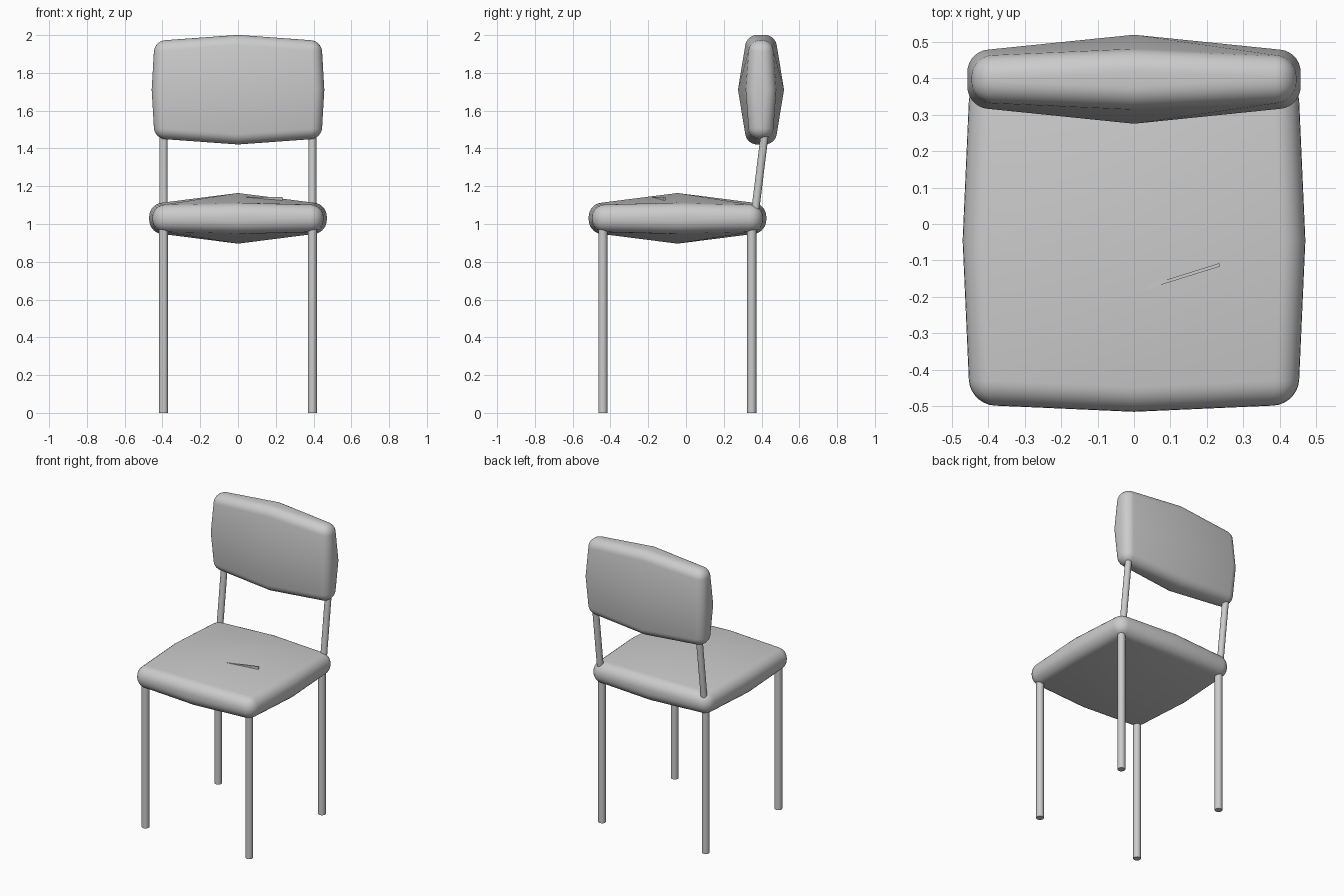
import bpy, bmesh, math
from mathutils import Vector, Matrix

if "Cube" in bpy.data.objects:
    bpy.data.objects.remove(bpy.data.objects["Cube"])

grey = bpy.data.materials.new("grey")
grey.diffuse_color = (0.6, 0.6, 0.6, 1)
grey.use_nodes = True
grey.node_tree.nodes["Principled BSDF"].inputs["Base Color"].default_value = grey.diffuse_color


def finish(bm, name, angle=35):
    bmesh.ops.recalc_face_normals(bm, faces=bm.faces)
    me = bpy.data.meshes.new(name)
    bm.to_mesh(me)
    bm.free()
    ob = bpy.data.objects.new(name, me)
    bpy.context.collection.objects.link(ob)
    me.materials.append(grey)
    bpy.ops.object.select_all(action='DESELECT')
    ob.select_set(True)
    bpy.context.view_layer.objects.active = ob
    bpy.ops.object.shade_smooth_by_angle(angle=math.radians(angle))
    return ob


def cushion(name, corner, middle, thick, peak, radius, matrix):
    """Pad lying flat: corner and middle half sizes, thick = half depth
    at (corner, mid-edge), peak = height of the two face centres."""
    bm = bmesh.new()
    layers = []
    for s in (-1, 1):
        grid = {}
        for i in (-1, 0, 1):
            for j in (-1, 0, 1):
                x = i * (corner[0] if j else middle[0])
                y = j * (corner[1] if i else middle[1])
                z = thick[0] if i and j else thick[1] if i or j else peak
                grid[i, j] = bm.verts.new((x, y, s * z))
        for i in (-1, 0):
            for j in (-1, 0):
                bm.faces.new([grid[i, j], grid[i + 1, j],
                              grid[i + 1, j + 1], grid[i, j + 1]])
        layers.append(grid)
    rim = [(-1, -1), (0, -1), (1, -1), (1, 0), (1, 1), (0, 1), (-1, 1), (-1, 0)]
    low, high = layers
    for a, b in zip(rim, rim[1:] + rim[:1]):
        bm.faces.new([low[a], low[b], high[b], high[a]])
    bmesh.ops.recalc_face_normals(bm, faces=bm.faces)
    sharp = [e for e in bm.edges if e.calc_face_angle() > math.radians(45)]
    bmesh.ops.bevel(bm, geom=sharp, offset=radius, segments=7, profile=0.5,
                    affect='EDGES', clamp_overlap=True)
    bm.transform(matrix)
    return finish(bm, name, 40)


def tube(name, points, radius, sides=20):
    """Round bar swept through points that rise in z."""
    bm = bmesh.new()
    rings = []
    for p in points:
        rings.append([bm.verts.new(Vector(p) + Vector((
            radius * math.cos(2 * math.pi * k / sides),
            radius * math.sin(2 * math.pi * k / sides), 0)))
            for k in range(sides)])
    for a, b in zip(rings, rings[1:]):
        for k in range(sides):
            n = (k + 1) % sides
            bm.faces.new([a[k], a[n], b[n], b[k]])
    bm.faces.new(rings[0])
    bm.faces.new(rings[-1])
    return finish(bm, name)


# Padded seat and backrest
cushion("seat", (0.45, 0.45), (0.47, 0.47), (0.071, 0.078), 0.134, 0.068,
        Matrix.Translation((0, -0.045, 1.022 + 0.008)))
cushion("backrest", (0.442, 0.258), (0.457, 0.29), (0.06, 0.077), 0.122, 0.056,
        Matrix.Translation((0, 0.397, 1.711)) @ Matrix.Rotation(math.pi / 2, 4, 'X'))

# Legs and bent back posts
for side, x in (("left", -0.394), ("right", 0.394)):
    tube(f"front_leg_{side}", [(x, -0.44, 0), (x, -0.44, 1.02)], 0.024)
    tube(f"back_leg_{side}", [(x, 0.348, 0), (x, 0.348, 1.02)], 0.024)
    tube(f"back_post_{side}", [(x, 0.36, 1.02), (x, 0.416, 1.47),
                               (x, 0.416, 1.93)], 0.021)

# Thin sliver standing out of the seat top
bm = bmesh.new()
bmesh.ops.create_cube(bm, size=1)
start, end = Vector((-0.015, -0.19, 0)), Vector((0.235, -0.112, 0))
along = end - start
bm.transform(Matrix.Translation((start + end) / 2 + Vector((0, 0, 1.118)))
             @ Matrix.Rotation(math.atan2(along.y, along.x), 4, 'Z')
             @ Matrix.Diagonal((along.length, 0.009, 0.05, 1)))
finish(bm, "seat_sliver")
